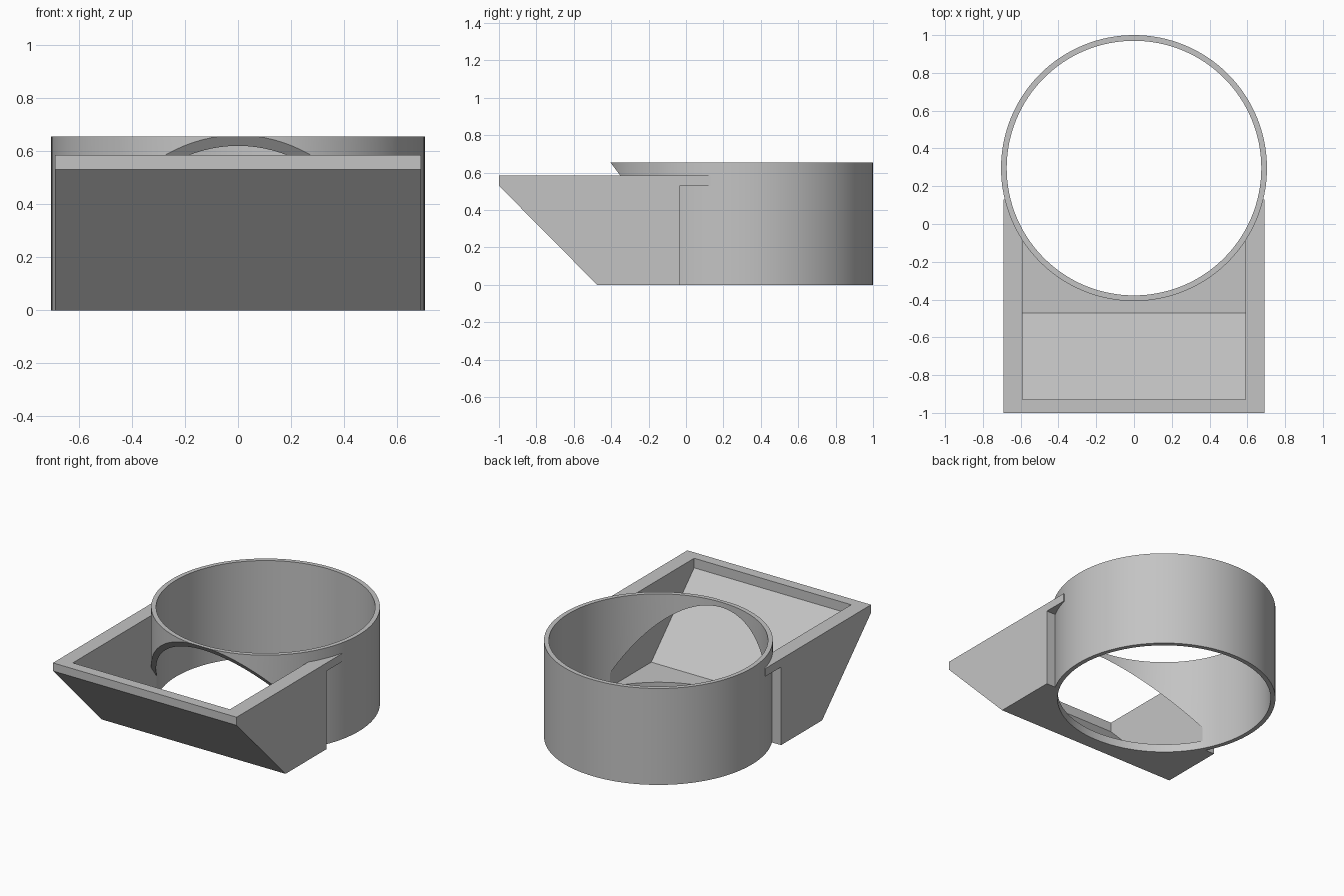
import bpy
import bmesh

cube = bpy.data.objects.get("Cube")
if cube:
    bpy.data.objects.remove(cube, do_unlink=True)

RING_Y = 0.296
OUTER, INNER, HEIGHT = 0.704, 0.674, 0.655
FLOOR, RIM_LOW, RIM_TOP = 0.055, 0.53, 0.585
HALF_W, CAVITY_W = 0.69, 0.59

grey = bpy.data.materials.new("plain_grey")
grey.use_nodes = True
colour = (0.55, 0.55, 0.55, 1)
grey.diffuse_color = colour
grey.node_tree.nodes["Principled BSDF"].inputs["Base Color"].default_value = colour


def add_object(name, bm):
    bmesh.ops.recalc_face_normals(bm, faces=bm.faces)
    mesh = bpy.data.meshes.new(name)
    bm.to_mesh(mesh)
    bm.free()
    obj = bpy.data.objects.new(name, mesh)
    bpy.context.collection.objects.link(obj)
    mesh.materials.append(grey)
    return obj


def prism(name, profile, half_width):
    """Side profile of (y, z) points, extruded across x."""
    bm = bmesh.new()
    face = bm.faces.new([bm.verts.new((-half_width, y, z)) for y, z in profile])
    moved = bmesh.ops.extrude_face_region(bm, geom=[face])["geom"]
    verts = [v for v in moved if isinstance(v, bmesh.types.BMVert)]
    bmesh.ops.translate(bm, verts=verts, vec=(2 * half_width, 0, 0))
    return add_object(name, bm)


def cylinder(name, radius, low, high):
    bm = bmesh.new()
    bmesh.ops.create_cone(bm, cap_ends=True, segments=128, radius1=radius,
                          radius2=radius, depth=high - low)
    bmesh.ops.translate(bm, verts=bm.verts, vec=(0, RING_Y, (low + high) / 2))
    return add_object(name, bm)


def combine(obj, other, operation):
    other.hide_render = True
    mod = obj.modifiers.new(operation.lower(), "BOOLEAN")
    mod.operation, mod.solver, mod.object = operation, "EXACT", other
    bpy.ops.object.select_all(action="DESELECT")
    bpy.context.view_layer.objects.active = obj
    obj.select_set(True)
    bpy.ops.object.modifier_apply(modifier=mod.name)
    bpy.data.objects.remove(other, do_unlink=True)


# Sloped tray with a rim that runs back to the ring
tray = prism("tray", [(-0.475, 0), (-0.035, 0), (-0.035, RIM_LOW), (0.13, RIM_LOW),
                      (0.13, RIM_TOP), (-1, RIM_TOP), (-1, RIM_LOW)], HALF_W)
hollow = prism("tray_cutter", [(-0.47, FLOOR), (0.4, FLOOR), (0.4, 0.8),
                               (-0.93, 0.8), (-0.93, 0.52)], CAVITY_W)
combine(tray, hollow, "DIFFERENCE")
combine(tray, cylinder("tray_round_cutter", (OUTER + INNER) / 2, -0.1, 0.9), "DIFFERENCE")

# Round collar, opened towards the tray by a slanted cut
ring = cylinder("open_ring", OUTER, 0, HEIGHT)
combine(ring, cylinder("bore_cutter", INNER, -0.1, 0.9), "DIFFERENCE")
mouth = prism("mouth_cutter", [(-1.2, FLOOR), (0.041, FLOOR), (-0.441, 0.705),
                               (-1.2, 0.705)], CAVITY_W)
combine(ring, mouth, "DIFFERENCE")

# One solid, smooth on the round walls only
combine(ring, tray, "UNION")
ring.name = "ring_with_tray"
bpy.ops.object.shade_smooth_by_angle(angle=0.5)
